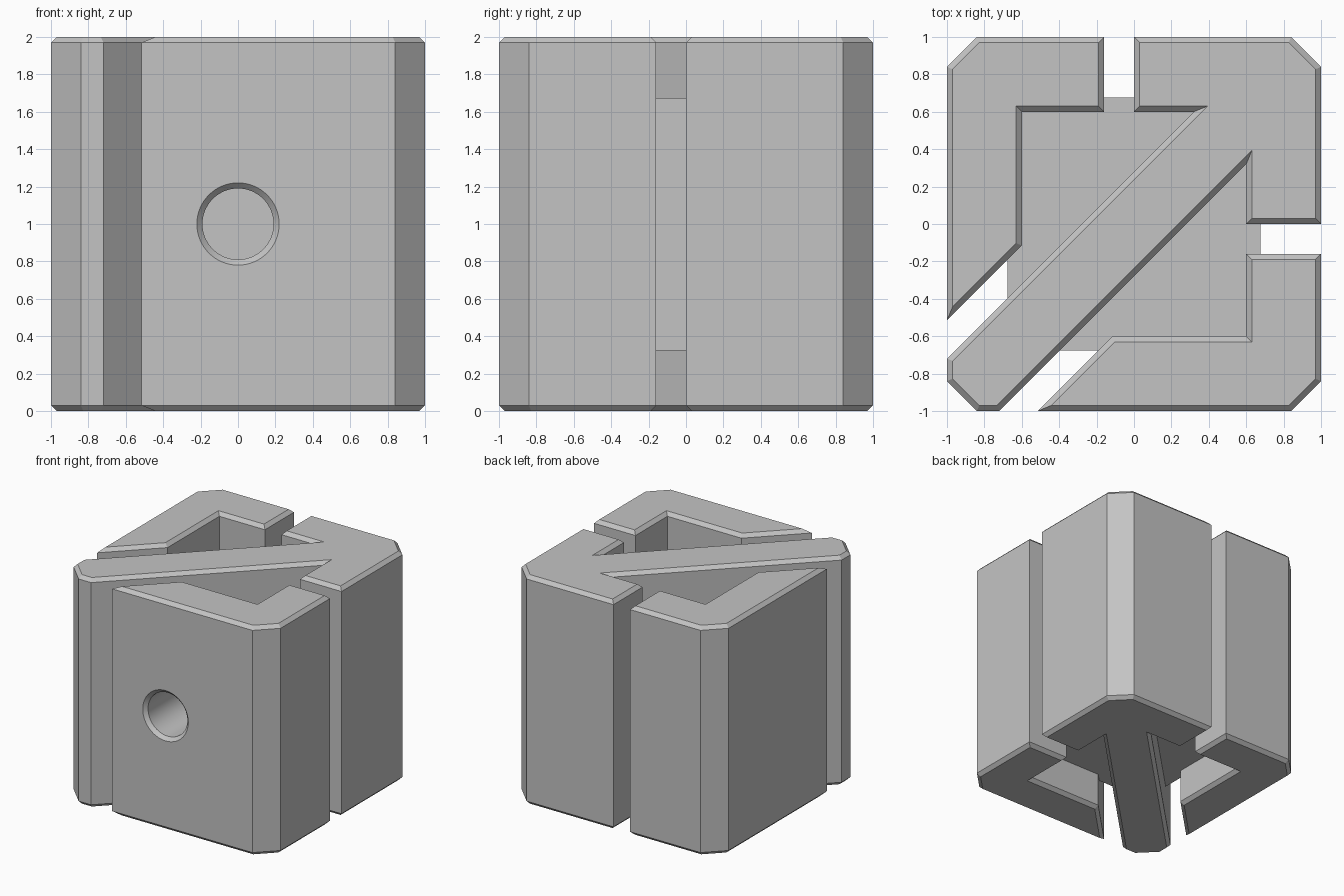
import bpy, bmesh, math
from mathutils import Vector, Matrix

if "Cube" in bpy.data.objects:
    bpy.data.objects.remove(bpy.data.objects["Cube"], do_unlink=True)

HEIGHT, CHAMFER = 2.0, 0.03

grey = bpy.data.materials.new("plain grey")
grey.use_nodes = True
grey.diffuse_color = (0.55, 0.55, 0.55, 1)
grey.node_tree.nodes["Principled BSDF"].inputs["Base Color"].default_value = grey.diffuse_color


def finish(name, bm):
    bmesh.ops.recalc_face_normals(bm, faces=bm.faces)
    mesh = bpy.data.meshes.new(name)
    bm.to_mesh(mesh)
    bm.free()
    mesh.materials.append(grey)
    obj = bpy.data.objects.new(name, mesh)
    bpy.context.collection.objects.link(obj)
    return obj


def inset(points, d):
    """Mitred inward offset of a counter-clockwise outline."""
    pts = [Vector(p) for p in points]
    result = []
    for i, p in enumerate(pts):
        a = (p - pts[i - 1]).normalized()
        b = (pts[(i + 1) % len(pts)] - p).normalized()
        na, nb = Vector((-a.y, a.x)), Vector((-b.y, b.x))
        result.append(p + (na + nb) * d / (1 + na.dot(nb)))
    return result


def prism(name, outline):
    """Upright prism with chamfered top and bottom rims."""
    bm = bmesh.new()
    small = inset(outline, CHAMFER)
    levels = [(small, 0), (outline, CHAMFER), (outline, HEIGHT - CHAMFER), (small, HEIGHT)]
    rings = [[bm.verts.new((p[0], p[1], z)) for p in ring] for ring, z in levels]
    n = len(outline)
    for low, high in zip(rings, rings[1:]):
        for i in range(n):
            j = (i + 1) % n
            bm.faces.new((low[i], low[j], high[j], high[i]))
    bm.faces.new(rings[0][::-1])
    bm.faces.new(rings[-1])
    return finish(name, bm)


# Two hooked shells, mirrored across the diagonal
front_outline = [(-0.515, -1), (0.84, -1), (1, -0.84), (1, -0.16),
                 (0.6, -0.16), (0.6, -0.6), (-0.115, -0.6)]
front_shell = prism("front_shell", front_outline)
side_shell = prism("side_shell", [(y, x) for x, y in reversed(front_outline)])

# Arrow-shaped corner block with a long diagonal bar
half = [(-0.84, -1), (-0.72, -1), (0.6, 0.32), (0.6, 0), (1, 0), (1, 0.84)]
arrow_block = prism("arrow_block", half + [(y, x) for x, y in reversed(half)])

# Inner core joining the three pieces
bm = bmesh.new()
bmesh.ops.create_cube(bm, size=1.35, matrix=Matrix.Translation((0, 0, HEIGHT / 2)))
core = finish("inner_core", bm)

# Countersunk round hole in the front
bm = bmesh.new()
SIDES = 64
rings = []
for y, r in [(-1.02, 0.24), (-0.97, 0.19), (-0.52, 0.19)]:
    rings.append([bm.verts.new((r * math.cos(t), y, 1 + r * math.sin(t)))
                  for t in (math.tau * i / SIDES for i in range(SIDES))])
for a, b in zip(rings, rings[1:]):
    for i in range(SIDES):
        j = (i + 1) % SIDES
        bm.faces.new((a[i], a[j], b[j], b[i]))
bm.faces.new(rings[0])
bm.faces.new(rings[-1])
cutter = finish("hole_cutter", bm)

for obj in (front_shell, core):
    mod = obj.modifiers.new("hole", 'BOOLEAN')
    mod.operation, mod.solver, mod.object = 'DIFFERENCE', 'EXACT', cutter
    bpy.ops.object.select_all(action='DESELECT')
    bpy.context.view_layer.objects.active = obj
    obj.select_set(True)
    bpy.ops.object.modifier_apply(modifier=mod.name)
    bpy.ops.object.shade_smooth_by_angle(angle=math.radians(20))
bpy.data.objects.remove(cutter, do_unlink=True)
